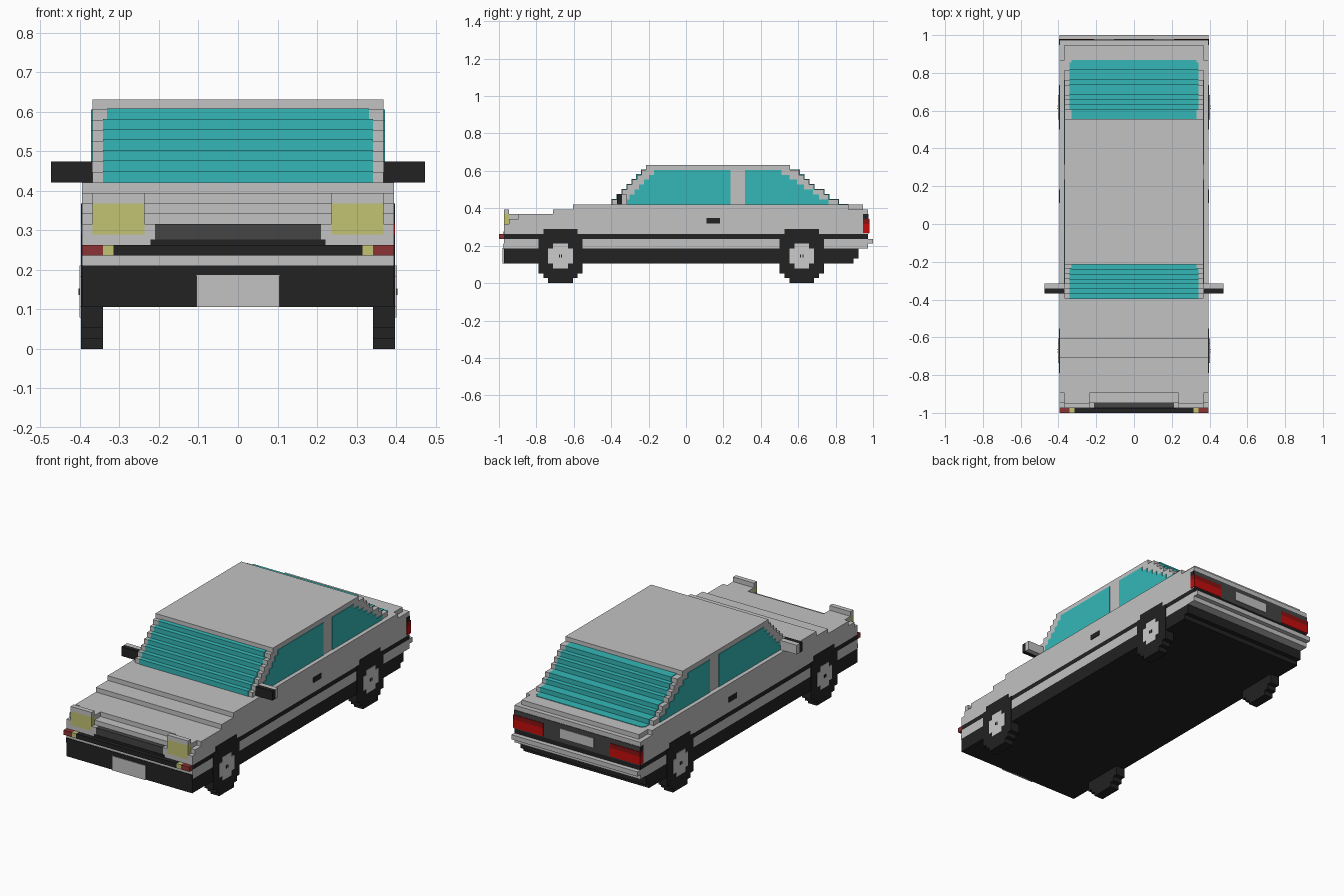
import bpy, bmesh

cube = bpy.data.objects.get("Cube")
if cube:
    bpy.data.objects.remove(cube, do_unlink=True)

V = 2 / 76   # size of one block; all boxes below are measured in blocks
E = 0.12     # how far painted plates stand proud, in blocks


def material(name, rgb):
    m = bpy.data.materials.new(name)
    m.use_nodes = True
    m.diffuse_color = (*rgb, 1)
    m.node_tree.nodes["Principled BSDF"].inputs["Base Color"].default_value = (*rgb, 1)
    return m


PAINT = material("silver paint", (0.54, 0.54, 0.54))
BLACK = material("black trim", (0.016, 0.016, 0.016))
DARK = material("dark grey", (0.058, 0.058, 0.058))
GLASS = material("teal glass", (0.035, 0.47, 0.47))
LAMP = material("pale yellow lamp", (0.54, 0.54, 0.17))
MARKER = material("dull red marker", (0.26, 0.032, 0.036))
RED = material("bright red", (0.55, 0.004, 0.004))
DEEP = material("deep red", (0.25, 0.006, 0.006))
HUB = material("light grey hub", (0.60, 0.60, 0.60))


def part(name, mat, boxes, mirror=False):
    """One object made of boxes (x0, x1, y0, y1, z0, z1); y counts from the nose."""
    bm = bmesh.new()
    for x0, x1, y0, y1, z0, z1 in boxes:
        for a, b in ([(x0, x1), (-x1, -x0)] if mirror else [(x0, x1)]):
            vs = bmesh.ops.create_cube(bm, size=1)["verts"]
            for v in vs:
                v.co.x = (b if v.co.x > 0 else a) * V
                v.co.y = (y1 if v.co.y > 0 else y0) * V - 1
                v.co.z = (z1 if v.co.z > 0 else z0) * V
    me = bpy.data.meshes.new(name)
    bm.to_mesh(me)
    bm.free()
    me.materials.append(mat)
    ob = bpy.data.objects.new(name, me)
    bpy.context.collection.objects.link(ob)
    return ob


# Lower body
part("underbody", BLACK, [(-15, 15, 1, 72, 4, 5), (-15, 15, 1, 73, 5, 7)])
part("sill", PAINT, [(-15, 15, 1, 75, 7, 9)])
part("belt_trim", BLACK, [(-15, 15, 1, 75, 9, 10)])
part("front_bumper_face", BLACK, [(-15, 15, 1 - E, 1.2, 7, 8)])
part("front_plate", PAINT, [(-4, 4, 1 - 2 * E, 1.2, 4, 7.1)])
part("rear_bumper", PAINT, [(-15, 15, 75, 76, 8, 9)])

# Bumper strip with corner lamps
part("bumper_strip", BLACK, [(-12, 12, 0, 1, 9, 10)])
part("bumper_lamp", LAMP, [(12, 13, 0, 1, 9, 10)], True)
part("bumper_marker", MARKER, [(13, 15, 0, 1, 9, 10)], True)

# Upper body: stepped bonnet, waist and boot deck
part("body", PAINT, [
    (-15, 15, 2, 75, 10, 12),
    (-15, 15, 2, 75, 12, 13),
    (-15, 15, 4, 75, 13, 14),
    (-15, 15, 11, 75, 14, 15),
    (-15, 15, 15, 71, 15, 16),
    (-14, 14, 71, 74, 15, 16),
])
part("nose_corner", PAINT, [
    (8, 15, 1, 2, 10, 11),
    (8, 9, 1, 2, 11, 12),
    (14, 15, 1, 2, 11, 12),
    (9, 14, 1, 2, 14, 15),
    (9, 14, 2, 4, 13, 14),
], True)
part("headlight", LAMP, [(9, 14, 1, 2, 11, 14)], True)
part("grille", DARK, [(-8, 8, 1, 2, 10.4, 12)])
part("grille_base", BLACK, [(-8.4, 8.4, 1 - E, 2, 10, 10.5)])

# Stepped cabin: front and rear edge of every layer
starts = [23 + k for k in range(8)]
ends = [69, 67, 66, 64, 63, 62, 61, 59]
rows = list(zip(range(16, 24), starts, ends))
part("cabin", PAINT, [(-14, 14, s, e, z, z + 1) for z, s, e in rows])

# Windscreen and rear window follow the steps
part("windscreen", GLASS,
     [(-13, 13, s - E, s + 1.5, z, z + 1 + (E if z < 22 else 0)) for z, s, e in rows[:6]]
     + [(-12.6, 12.6, 29 - E, 30, 22, 23 + E)])
part("rear_window", GLASS,
     [(-13, 13, e - 2.5, e + E, z, z + 1 + E) for z, s, e in rows[:6]]
     + [(-12.6, 12.6, 58, 61 + E, 22, 23 + E), (-13, 13, 68, 70.5, 16, 16 + E),
        (-12.6, 12.6, 70.5, 71, 16, 16 + E)])
# Cap the top layer so that the roof edge stays painted
part("roof_edge", PAINT, [(-14, 14, 30 - E, 59 + E, 23, 24)])

# Side windows, split by the door pillar
part("front_side_window", GLASS,
     [(13.5, 14 + E, s + 2.5, 47, z, z + 1) for z, s, e in rows[:7]], True)
part("rear_side_window", GLASS,
     [(13.5, 14 + E, 50, min(e - 2, 67 - (z - 16) * 1.6), z, z + 1) for z, s, e in rows[:7]], True)

# Door handles and mirrors
part("door_handle", BLACK, [(14.5, 15 + E, 42.2, 44.9, 12.1, 13.2)], True)
part("mirror_front", BLACK, [(14, 18, 24, 25, 16, 18)], True)
part("mirror_shell", PAINT, [(14, 18, 25, 26, 16, 18)], True)

# Rear panel, lamps and number plate
part("rear_panel", DARK, [(-15, 15, 74.5, 75 + E, 10, 14)])
part("tail_lamp_top", DEEP, [(8, 15 + E, 74, 75 + 2 * E, 12, 13)], True)
part("tail_lamp", RED, [(8, 15 + E, 74, 75 + 2 * E, 10.2, 12)], True)
part("tail_lamp_cap", BLACK, [(14, 15 + E, 74, 75, 13, 14)], True)
part("rear_plate", PAINT, [(-4, 4, 74.5, 75 + 2 * E, 11, 13)])

# Wheels: blocky discs built row by row, with a cut-corner hub
tyre_rows = [5, 7, 9, 9, 9, 9, 9, 9, 9, 9, 7]
hub_rows = [3, 5, 5, 5, 3]
for name, c in (("front", 12.5), ("rear", 61.5)):
    part(name + "_tyres", BLACK,
         [(13, 15 + E, c - w / 2, c + w / 2, z, z + 1) for z, w in enumerate(tyre_rows)], True)
    part(name + "_hubs", HUB,
         [(14, 15 + 2 * E, c - w / 2, c + w / 2, z + 3, z + 4) for z, w in enumerate(hub_rows)], True)
    part(name + "_hub_bolts", BLACK,
         [(14.5, 15 + 3 * E, c + d - 0.1, c + d + 0.1, 5.2, 5.8) for d in (-0.25, 0.25)], True)
